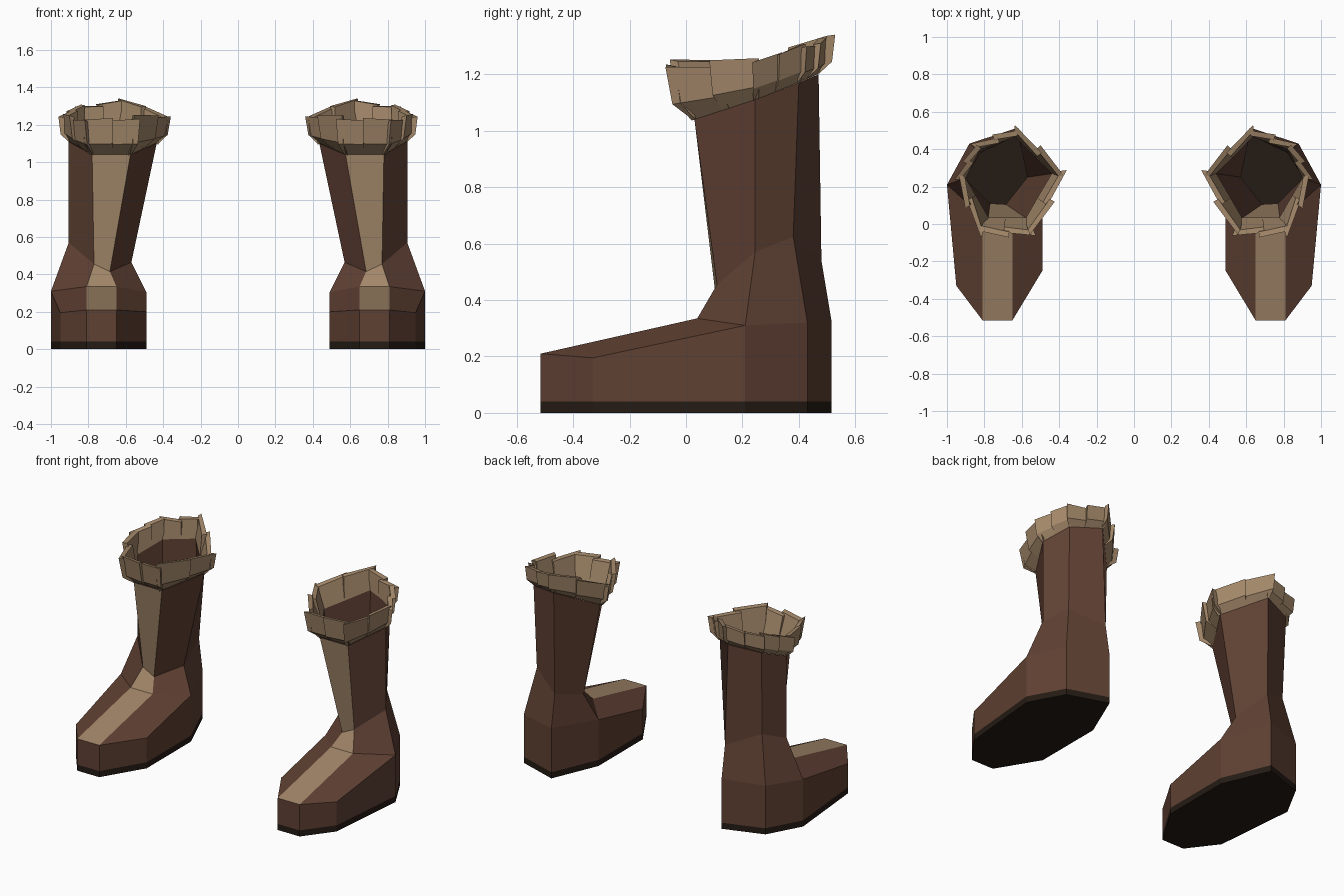
import bpy, bmesh, random
from mathutils import Vector

if "Cube" in bpy.data.objects:
    bpy.data.objects.remove(bpy.data.objects["Cube"])

random.seed(4)


def material(name, rgb):
    m = bpy.data.materials.new(name)
    m.diffuse_color = (*rgb, 1)
    m.use_nodes = True
    m.node_tree.nodes["Principled BSDF"].inputs["Base Color"].default_value = m.diffuse_color
    return m


LEATHER = material("brown_leather", (0.115, 0.052, 0.033))
TAN = material("tan_hide", (0.36, 0.24, 0.14))
RUBBER = material("dark_sole", (0.018, 0.011, 0.007))


def make(name, bm, mat):
    """Finish a right-boot part and mirror it to the left boot."""
    bmesh.ops.recalc_face_normals(bm, faces=bm.faces)
    mesh = bpy.data.meshes.new(name)
    bm.to_mesh(mesh)
    bm.free()
    mesh.materials.append(mat)
    ob = bpy.data.objects.new(name, mesh)
    bpy.context.collection.objects.link(ob)
    mod = ob.modifiers.new("other_boot", 'MIRROR')
    mod.use_mirror_merge = False
    return ob


def bridge(bm, lower, upper, skip=()):
    """Quads between two closed rings, leaving out the skipped sides."""
    n = len(lower)
    for i in range(n):
        if i not in skip:
            j = (i + 1) % n
            bm.faces.new((lower[i], lower[j], upper[j], upper[i]))


# Plan outline: toe pair, outer side, heel, inner side
plan = [(.65, -.515), (.81, -.515), (.95, -.33), (1, .21),
        (.88, .43), (.62, .515), (.49, .21), (.49, -.25)]
rim_z = [.21, .21, .195, .31, .32, .33, .305, .20]
# Six-sided rings: front inner, front outer, outer, heel outer, heel, inner
instep = [(.65, .04, .335), (.81, .04, .335)]
ankle = [(.685, .105, .415), (.77, .11, .455), (.905, .245, .57),
         (.82, .38, .625), (.62, .48, .54), (.57, .25, .465)]
collar = [(.575, .03, 1.04), (.78, .03, 1.04), (.905, .245, 1.11),
          (.83, .40, 1.17), (.635, .47, 1.20), (.435, .27, 1.10)]

# Sole
bm = bmesh.new()
low = [bm.verts.new((x, y, 0)) for x, y in plan]
top = [bm.verts.new((x, y, .04)) for x, y in plan]
bridge(bm, low, top)
bm.faces.new(low)
make("sole", bm, RUBBER)

# Leather foot and shaft, open at the top and along the front strip
bm = bmesh.new()
base = [bm.verts.new((x, y, .04)) for x, y in plan]
rim = [bm.verts.new((x, y, z)) for (x, y), z in zip(plan, rim_z)]
ins = [bm.verts.new(p) for p in instep]
ank = [bm.verts.new(p) for p in ankle]
col = [bm.verts.new(p) for p in collar]
bridge(bm, base, rim)
bm.faces.new((rim[1], rim[2], rim[3], ins[1]))
bm.faces.new((rim[7], rim[0], ins[0], rim[6]))
bridge(bm, ins + rim[3:7], ank, skip=(0,))
bridge(bm, ank, col, skip=(0,))
make("boot_leather", bm, LEATHER)

# Tan strip from toe to collar
bm = bmesh.new()
path = [[(*plan[i], rim_z[i]) for i in (0, 1)], instep, ankle[:2], collar[:2]]
rows = [[bm.verts.new(p) for p in pair] for pair in path]
for a, b in zip(rows, rows[1:]):
    bm.faces.new((a[0], a[1], b[1], b[0]))
make("front_strip", bm, TAN)

# Fur cuff: overlapping flared tufts, two on each side of the collar
height = [.20, .20, .13, .14, .13, .15]
flare = [.08, .08, .03, .025, .03, .05]
centre = Vector((.67, .25, 0))
bm = bmesh.new()


def tuft_section(side, t, push, lift):
    """Four-point cross-section of a tuft at fraction t of a collar side."""
    k = (side + 1) % 6
    p = Vector(collar[side]).lerp(Vector(collar[k]), t)
    h = height[side] * (1 - t) + height[k] * t + lift
    f = flare[side] * (1 - t) + flare[k] * t + push
    out = p - centre
    out.z = 0
    out.normalize()
    up = Vector((0, 0, 1))
    pts = (p - out * .005, p + out * (f * .7 + .004) + up * h * .3,
           p + out * f + up * h, p + out * (f - .03) + up * h * .97)
    return [bm.verts.new(q) for q in pts]


for side in range(6):
    for half in range(2):
        lift = random.uniform(-.015, .012)
        a = tuft_section(side, half * .5 - .04, .022, lift)
        b = tuft_section(side, half * .5 + .56, -.004, lift + random.uniform(-.012, .012))
        bridge(bm, a, b)
        bm.faces.new(a)
        bm.faces.new(b)
make("fur_cuff", bm, TAN)
